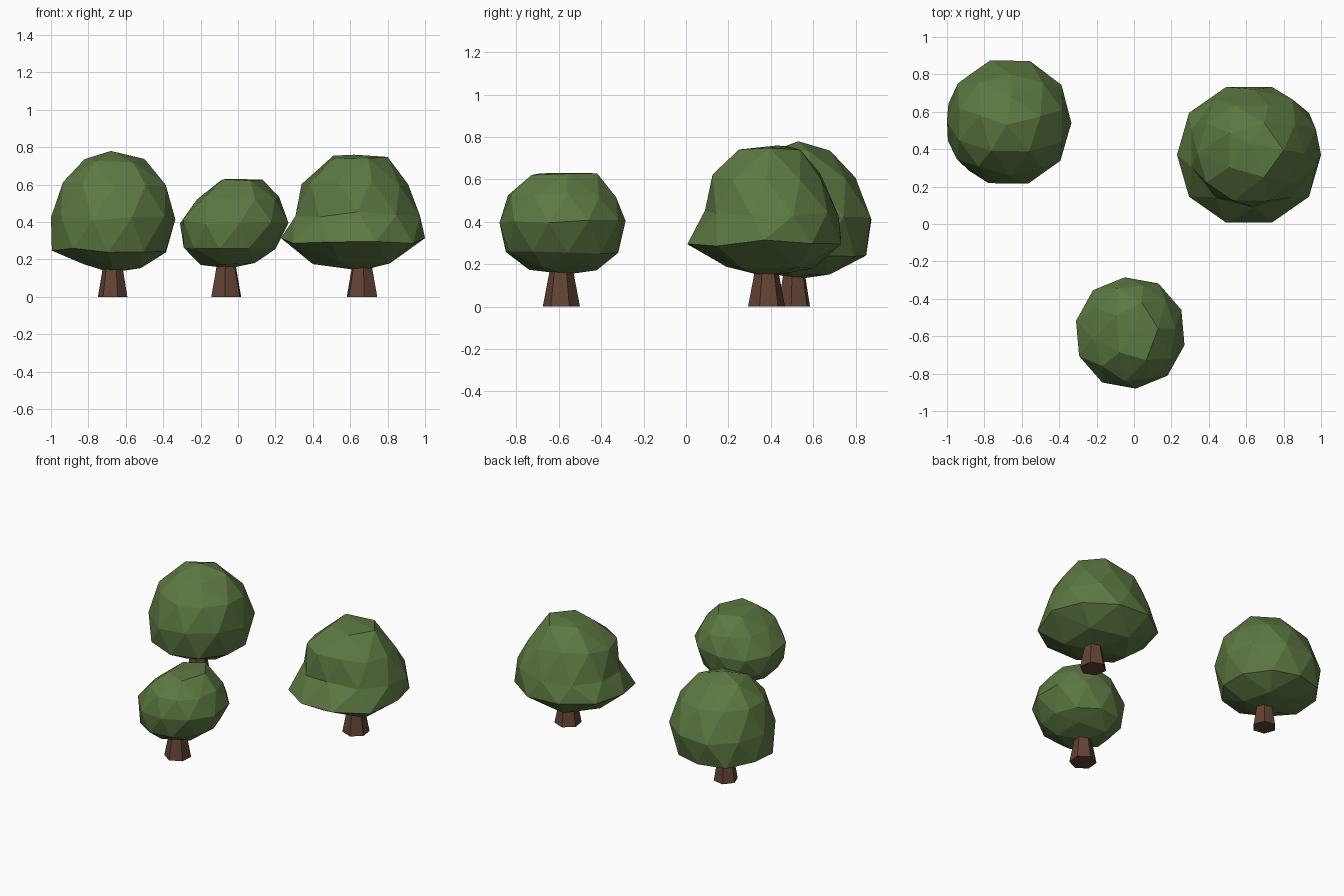
import bpy, bmesh, math, random

if "Cube" in bpy.data.objects:
    bpy.data.objects.remove(bpy.data.objects["Cube"])
random.seed(4)


def material(name, color):
    m = bpy.data.materials.new(name)
    m.diffuse_color = color
    m.use_nodes = True
    m.node_tree.nodes["Principled BSDF"].inputs["Base Color"].default_value = m.diffuse_color
    return m


LEAF = material("leaf_green", (0.11, 0.19, 0.055, 1))
BARK = material("bark_brown", (0.125, 0.055, 0.035, 1))
LEVELS = (1, 0.85, 0.49, 0, -0.49, -0.85, -1)


def finish(bm, name, mat):
    bmesh.ops.recalc_face_normals(bm, faces=bm.faces)
    me = bpy.data.meshes.new(name)
    bm.to_mesh(me)
    bm.free()
    me.materials.append(mat)
    ob = bpy.data.objects.new(name, me)
    bpy.context.collection.objects.link(ob)
    return ob


def crown(name, rings, turn):
    # low-poly sphere whose rows of vertices are fitted to rings (z, x0, x1, y0, y1)
    bm = bmesh.new()
    bmesh.ops.create_icosphere(bm, subdivisions=2, radius=1)
    for v in bm.verts:
        i = min(range(7), key=lambda k: abs(v.co.z - LEVELS[k]))
        z, x0, x1, y0, y1 = rings[i]
        s = 1.08 if i in (1, 5) else 1.03
        a = math.atan2(v.co.y, v.co.x) + turn
        x = (x0 + x1) / 2 + s * (x1 - x0) / 2 * math.cos(a)
        y = (y0 + y1) / 2 + s * (y1 - y0) / 2 * math.sin(a)
        wobble = random.uniform(-0.015, 0.015) if 0 < i < 6 else 0
        v.co = (max(x0, min(x1, x)), max(y0, min(y1, y)), z + wobble)
    finish(bm, name, LEAF)


def trunk(name, x, y, r, top, turn):
    # six-sided tapered trunk running up into the crown
    h = 0.22
    bm = bmesh.new()
    bmesh.ops.create_cone(bm, cap_ends=True, segments=6, radius1=r, radius2=top, depth=h)
    ob = finish(bm, name, BARK)
    ob.location = (x, y, h / 2)
    ob.rotation_euler.z = turn


# Left rear tree
crown("left_crown", [
    (0.78, -0.68, -0.68, 0.53, 0.53),
    (0.725, -0.82, -0.50, 0.37, 0.68),
    (0.60, -0.94, -0.38, 0.26, 0.80),
    (0.42, -1.00, -0.335, 0.21, 0.88),
    (0.25, -1.00, -0.38, 0.23, 0.85),
    (0.16, -0.82, -0.52, 0.38, 0.70),
    (0.13, -0.68, -0.68, 0.53, 0.53)], 0.3)
trunk("left_trunk", -0.67, 0.51, 0.08, 0.043, math.radians(20))

# Small front tree
crown("front_crown", [
    (0.63, 0.00, 0.00, -0.58, -0.58),
    (0.615, -0.10, 0.13, -0.73, -0.42),
    (0.53, -0.22, 0.22, -0.84, -0.33),
    (0.40, -0.31, 0.27, -0.88, -0.285),
    (0.26, -0.29, 0.20, -0.85, -0.32),
    (0.18, -0.20, 0.10, -0.74, -0.42),
    (0.152, -0.05, -0.05, -0.56, -0.56)], 0.1)
trunk("front_trunk", -0.063, -0.588, 0.088, 0.046, math.radians(90 + 85))

# Broad right tree
crown("right_crown", [
    (0.76, 0.62, 0.62, 0.43, 0.43),
    (0.74, 0.49, 0.80, 0.25, 0.54),
    (0.61, 0.34, 0.91, 0.12, 0.64),
    (0.44, 0.30, 0.98, 0.09, 0.72),
    (0.30, 0.23, 1.00, 0.00, 0.74),
    (0.19, 0.40, 0.84, 0.19, 0.60),
    (0.14, 0.66, 0.66, 0.38, 0.38)], 0.0)
trunk("right_trunk", 0.663, 0.38, 0.088, 0.046, math.radians(8))
